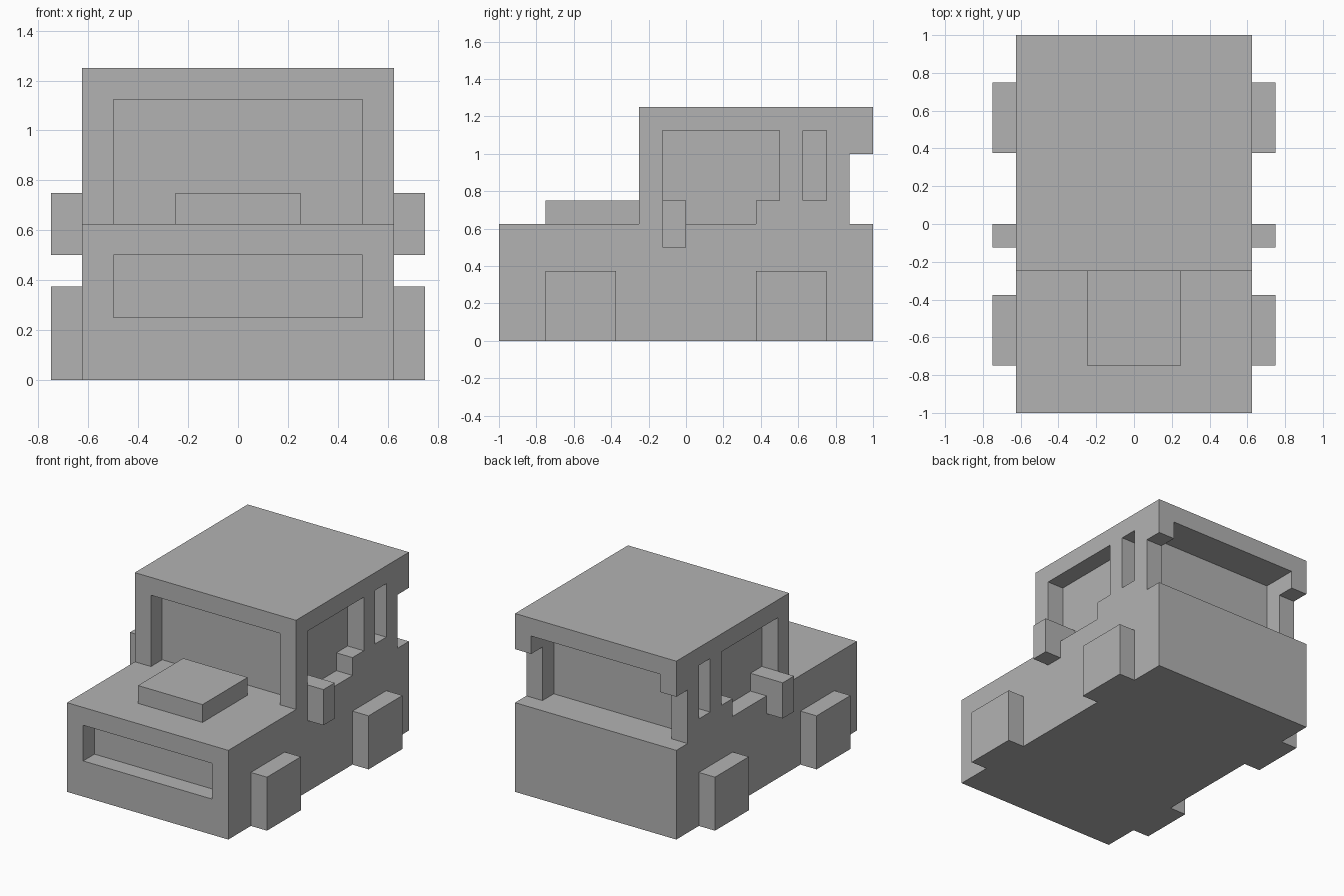
import bpy
import bmesh
from mathutils import Vector

if "Cube" in bpy.data.objects:
    bpy.data.objects.remove(bpy.data.objects["Cube"], do_unlink=True)

U = 0.125  # block size: all dimensions below are in blocks

grey = bpy.data.materials.new("plain_grey")
grey.use_nodes = True
grey.diffuse_color = (0.45, 0.45, 0.45, 1)
grey.node_tree.nodes["Principled BSDF"].inputs["Base Color"].default_value = (0.45, 0.45, 0.45, 1)


def box(name, x, y, z):
    """Box spanning three (low, high) ranges given in blocks."""
    lo, hi = (Vector(c) * U for c in zip(x, y, z))
    bm = bmesh.new()
    bmesh.ops.create_cube(bm, size=1)
    for v in bm.verts:
        v.co = Vector(hi[i] if v.co[i] > 0 else lo[i] for i in range(3))
    mesh = bpy.data.meshes.new(name)
    bm.to_mesh(mesh)
    bm.free()
    mesh.materials.append(grey)
    obj = bpy.data.objects.new(name, mesh)
    bpy.context.collection.objects.link(obj)
    return obj


def carve(target, x, y, z):
    """Cut a box-shaped recess out of the target."""
    cutter = box("cutter", x, y, z)
    cutter.hide_render = True
    mod = target.modifiers.new("recess", 'BOOLEAN')
    mod.operation = 'DIFFERENCE'
    mod.solver = 'EXACT'
    mod.object = cutter
    bpy.context.view_layer.objects.active = target
    bpy.ops.object.modifier_apply(modifier=mod.name)
    bpy.data.objects.remove(cutter, do_unlink=True)


def span(side, a, b):
    """Range along x, mirrored for the other side."""
    return (a, b) if side > 0 else (-b, -a)


# Lower body with the grille recess
lower_body = box("lower_body", (-5, 5), (-8, 8), (0, 5))
carve(lower_body, (-4, 4), (-9, -7), (2, 4))

# Cab with windscreen, rear overhang and rear window
cab = box("cab", (-5, 5), (-2, 8), (5, 10))
carve(cab, (-4, 4), (-3, -1), (4, 9))
carve(cab, (-6, 6), (7, 9), (4, 8))
carve(cab, (-4, 4), (6, 9), (4, 9))

# Hood scoop
box("hood_scoop", (-2, 2), (-6, -2), (5, 6))

for side, label in ((1, "left"), (-1, "right")):
    # Stepped door window and narrow rear side window
    carve(cab, span(side, 4, 6), (-1, 4), (6, 9))
    carve(cab, span(side, 4, 6), (0, 3), (4, 6.5))
    carve(cab, span(side, 4, 6), (5, 6), (6, 9))
    # Wheels and mirror
    box(label + "_front_wheel", span(side, 5, 6), (-6, -3), (0, 3))
    box(label + "_rear_wheel", span(side, 5, 6), (3, 6), (0, 3))
    box(label + "_mirror", span(side, 5, 6), (-1, 0), (4, 6))
